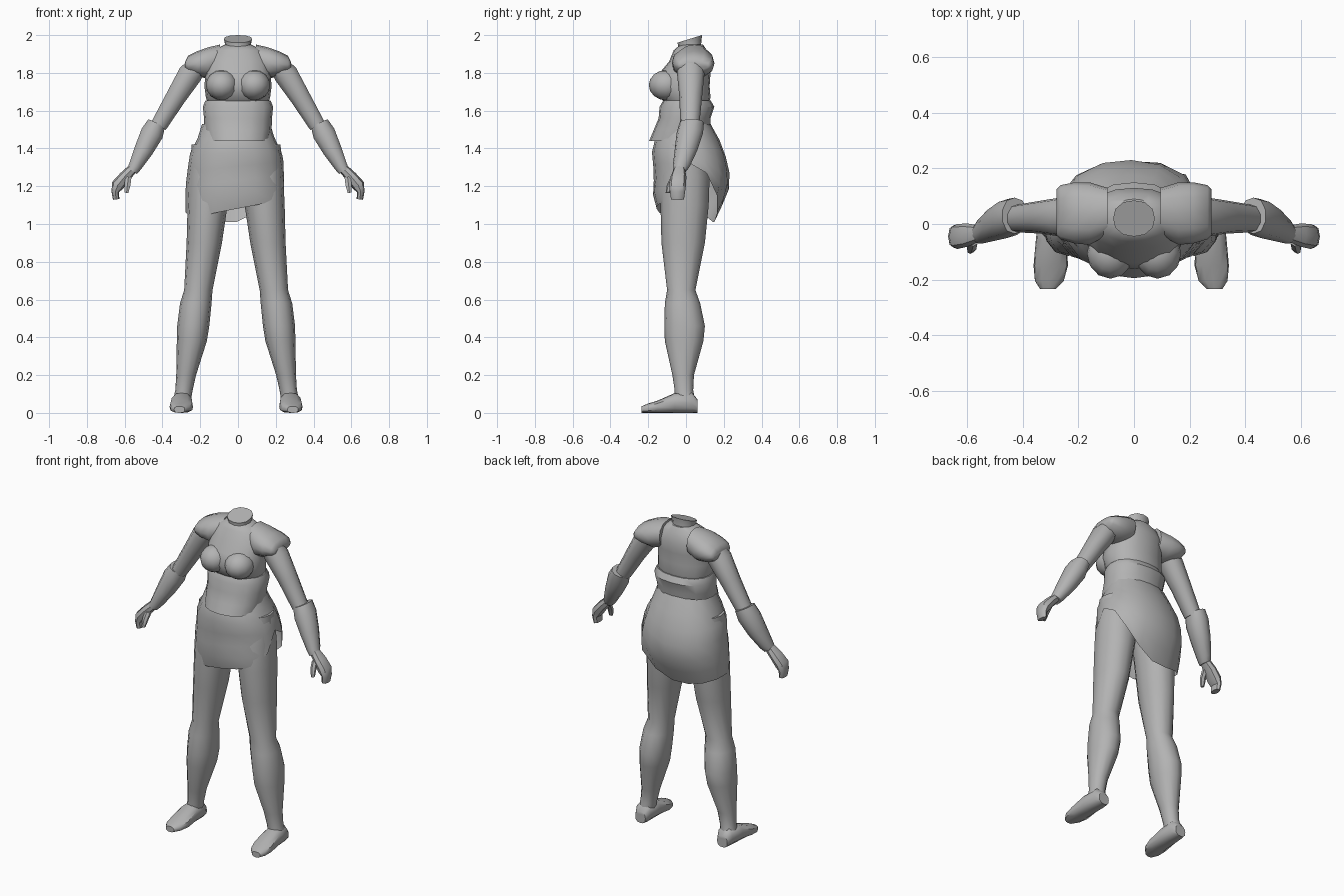
import bpy, bmesh, math
from mathutils import Vector, Matrix

if "Cube" in bpy.data.objects:
    bpy.data.objects.remove(bpy.data.objects["Cube"])

grey = bpy.data.materials.new("plain_grey")
grey.diffuse_color = (0.45, 0.45, 0.45, 1)
grey.use_nodes = True
grey.node_tree.nodes["Principled BSDF"].inputs["Base Color"].default_value = grey.diffuse_color


def finish(name, bm):
    bmesh.ops.recalc_face_normals(bm, faces=bm.faces)
    mesh = bpy.data.meshes.new(name)
    bm.to_mesh(mesh)
    bm.free()
    mesh.materials.append(grey)
    ob = bpy.data.objects.new(name, mesh)
    bpy.context.collection.objects.link(ob)
    return ob


def ring(center, u, v, n=12, p=2.3):
    """Superellipse cross-section spanned by the half-axes u and v."""
    pts = []
    for i in range(n):
        a = 2 * math.pi * i / n
        c, s = math.cos(a), math.sin(a)
        k = (abs(c) ** p + abs(s) ** p) ** (-1 / p)
        pts.append(Vector(center) + Vector(u) * c * k + Vector(v) * s * k)
    return pts


def loft(name, rings, caps=True):
    bm = bmesh.new()
    rows = [[bm.verts.new(q) for q in r] for r in rings]
    n = len(rows[0])
    for a, b in zip(rows, rows[1:]):
        for i in range(n):
            j = (i + 1) % n
            bm.faces.new((a[i], a[j], b[j], b[i]))
    if caps:
        bm.faces.new(rows[0])
        bm.faces.new(rows[-1])
    return finish(name, bm)


def level(z, x0, x1, y0, y1, s=1, off=0, **kw):
    """Horizontal section given by its extents, mirrored by s."""
    return ring((s * (x0 + x1) / 2 + off, (y0 + y1) / 2, z),
                ((x1 - x0) / 2, 0, 0), (0, (y1 - y0) / 2, 0), **kw)


def tube(name, path, s, n=10):
    """Limb following (x, y, z, depth radius, width radius) stations."""
    rings = []
    for i, (x, y, z, ry, rw) in enumerate(path):
        a, b = path[max(i - 1, 0)], path[min(i + 1, len(path) - 1)]
        d = Vector((b[0] - a[0], 0, b[2] - a[2])).normalized()
        rings.append(ring((s * x, y, z), (0, ry, 0), (-d.z * rw * s, 0, d.x * rw), n=n))
    return loft(name, rings)


# Neck stump with a tilted top
loft("neck", [ring((0, 0.02, 1.88), (0.085, 0, 0), (0, 0.075, 0)),
              ring((0, 0.02, 1.94), (0.066, 0, 0), (0, 0.06, 0.01)),
              ring((0, 0.02, 1.98), (0.075, 0, 0), (0, 0.065, 0.02))])

# Upper torso
loft("chest", [level(z, -w, w, f, b, n=16) for z, w, f, b in (
    (1.95, .07, -.03, .09), (1.92, .13, -.065, .11), (1.86, .17, -.09, .13),
    (1.80, .172, -.14, .13), (1.73, .178, -.162, .125),
    (1.67, .17, -.14, .13), (1.64, .16, -.11, .12))])

# Flared waist band
loft("waist_band", [level(z, -w, w, f, b, n=16) for z, w, f, b in (
    (1.655, .172, -.12, .13), (1.62, .186, -.14, .15), (1.56, .18, -.145, .13),
    (1.50, .178, -.17, .13), (1.44, .165, -.195, .12))])

# Wrap skirt: slanted front hem, long back flap, slit over one hip
PROFILE = ((1.53, .18, -.12, .13), (1.45, .205, -.165, .175), (1.38, .243, -.18, .205),
           (1.25, .262, -.168, .235), (1.17, .27, -.178, .225), (1.00, .265, -.135, .145))
HEM = (1.32, 1.27, 1.15, 1.06, 1.01, 1.01, 1.03, 1.05,
       1.06, 1.05, 1.04, 1.06, 1.08, 1.10, 1.12, 1.20)


def skirt_size(z):
    for a, b in zip(PROFILE, PROFILE[1:]):
        if z >= b[0]:
            t = (z - a[0]) / (b[0] - a[0])
            return [p + (q - p) * t for p, q in zip(a[1:], b[1:])]
    return PROFILE[-1][1:]


skirt_rings = []
for step in range(7):
    row = []
    for i, hem in enumerate(HEM):
        z = 1.53 + (hem - 1.53) * step / 6
        w, f, b = skirt_size(z)
        q = level(z, -w - .01, w - .01, f, b, n=16)[i]
        row.append(q)
    skirt_rings.append(row)
loft("skirt", skirt_rings, caps=False)

for s, side in ((1, "left"), (-1, "right")):
    # Bust
    bm = bmesh.new()
    bmesh.ops.create_uvsphere(bm, u_segments=12, v_segments=8, radius=1,
                              matrix=Matrix.Translation((s * .085, -.105, 1.735))
                              @ Matrix.Diagonal((.085, .092, .08, 1)))
    finish(side + "_bust", bm)

    # Cap sleeve over the shoulder
    loft(side + "_shoulder_cap", [
        ring((s * x, (f + b) / 2, (lo + hi) / 2), (0, (b - f) / 2, 0),
             (0, 0, (hi - lo) / 2)) for x, f, b, lo, hi in (
            (.095, -.04, .13, 1.79, 1.95), (.16, -.075, .15, 1.77, 1.935),
            (.215, -.07, .15, 1.78, 1.915), (.265, -.055, .14, 1.80, 1.89),
            (.28, -.04, .125, 1.82, 1.86))])

    # Arm, flared forearm cuff, hand and thumb
    tube(side + "_upper_arm", ((.19, .025, 1.87, .07, .05), (.255, .025, 1.79, .072, .066),
                               (.33, .025, 1.67, .06, .055), (.42, .02, 1.52, .05, .045)), s)
    tube(side + "_forearm", ((.43, .03, 1.535, .065, .05), (.455, .02, 1.48, .07, .062),
                             (.50, 0, 1.39, .06, .052), (.545, -.025, 1.305, .045, .036),
                             (.56, -.035, 1.28, .035, .03)), s)
    tube(side + "_hand", ((.56, -.035, 1.29, .03, .027), (.60, -.04, 1.25, .042, .03),
                          (.637, -.045, 1.205, .045, .034), (.65, -.045, 1.17, .04, .02),
                          (.645, -.045, 1.13, .034, .017)), s, n=8)
    tube(side + "_thumb", ((.58, -.06, 1.25, .02, .018), (.585, -.085, 1.21, .016, .018),
                           (.59, -.097, 1.165, .011, .011)), s, n=6)

    # Leg
    loft(side + "_leg", [level(*r, s=s, off=-.01, p=2.15) for r in (
        (1.42, .04, .235, -.10, .10), (1.25, .02, .25, -.135, .125),
        (1.10, .045, .257, -.135, .12), (.90, .075, .262, -.13, .10),
        (.65, .125, .275, -.10, .05), (.58, .13, .297, -.112, .075),
        (.46, .142, .312, -.115, .10), (.38, .155, .314, -.112, .092),
        (.20, .212, .317, -.072, .042), (.12, .23, .322, -.06, .038),
        (.06, .24, .335, -.06, .05))])

    # Foot
    loft(side + "_foot", [ring((s * x - .01, y, h / 2), (w, 0, 0), (0, 0, h / 2), p=2.8)
                          for x, y, w, h in (
        (.285, .062, .035, .07), (.285, .03, .05, .11), (.288, -.06, .056, .105),
        (.29, -.15, .062, .065), (.295, -.205, .052, .048), (.30, -.235, .028, .035))])

# Smooth shading with crisp edges
for ob in bpy.data.objects:
    ob.select_set(True)
    bpy.context.view_layer.objects.active = ob
bpy.ops.object.shade_smooth_by_angle(angle=math.radians(45))
